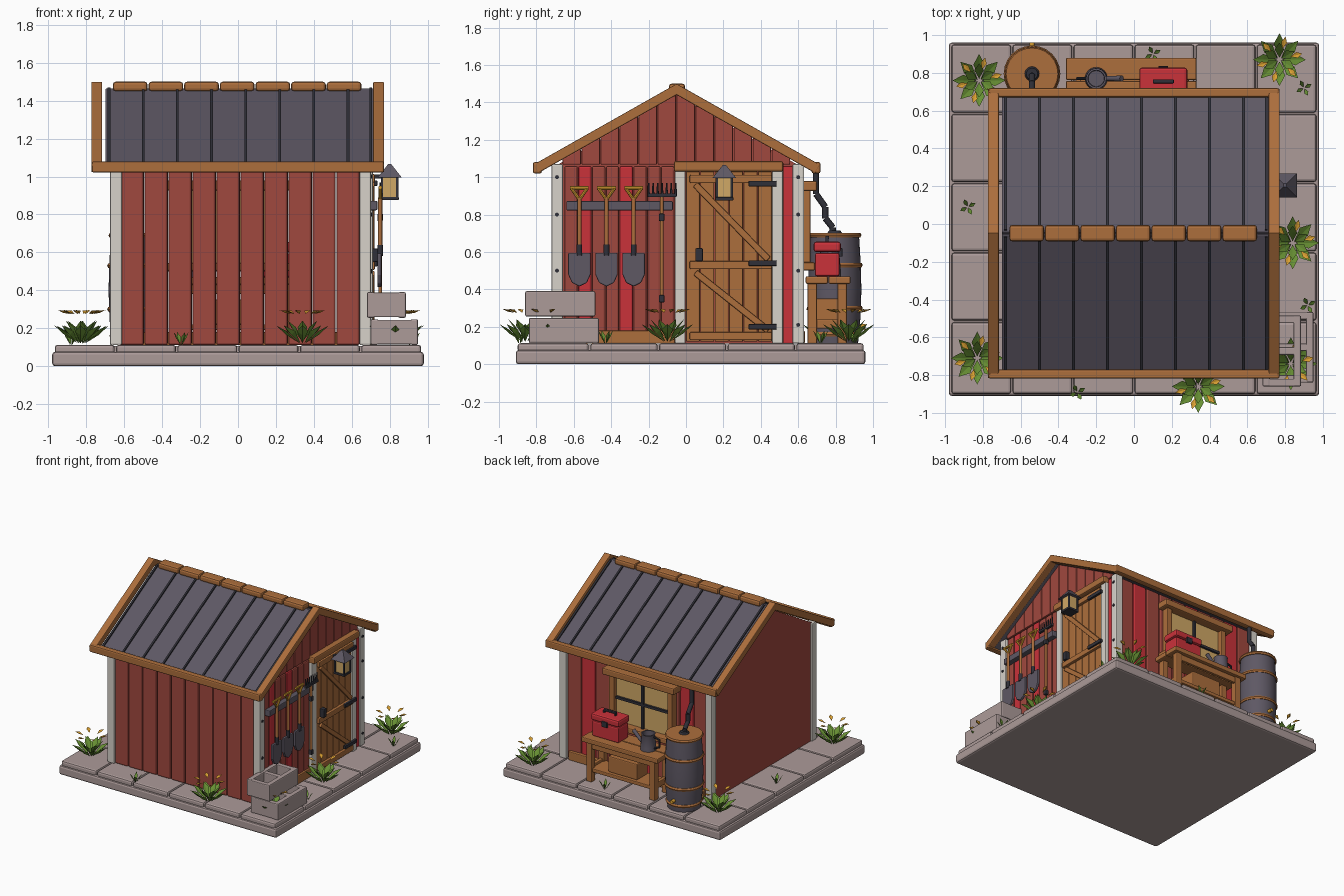
import bpy, bmesh, math
from mathutils import Vector, Matrix

if "Cube" in bpy.data.objects:
    bpy.data.objects.remove(bpy.data.objects["Cube"])

def mat(name, r, g, b):
    m = bpy.data.materials.new(name)
    lin = [((c / 255 + 0.055) / 1.055) ** 2.4 for c in (r, g, b)]
    m.diffuse_color = (*lin, 1)
    m.use_nodes = True
    m.node_tree.nodes["Principled BSDF"].inputs["Base Color"].default_value = m.diffuse_color
    return m

STONE = mat("stone", 172, 155, 153)
ROOF = mat("slate metal", 94, 88, 100)
WOOD = mat("wood", 172, 110, 60)
WALL = mat("barn red", 160, 72, 62)
RED = mat("bright red", 202, 50, 58)
WHITE = mat("white paint", 215, 210, 202)
BLACK = mat("black iron", 48, 48, 56)
GREEN = mat("leaf green", 104, 145, 52)
YELLOW = mat("yellow", 218, 160, 50)
GLOW = mat("lit glass", 208, 168, 102)
X, Y, Z = Vector((1, 0, 0)), Vector((0, 1, 0)), Vector((0, 0, 1))

def finish(name, bm, m, bevel=0, smooth=False):
    bmesh.ops.recalc_face_normals(bm, faces=bm.faces)
    me = bpy.data.meshes.new(name)
    bm.to_mesh(me)
    bm.free()
    me.materials.append(m)
    ob = bpy.data.objects.new(name, me)
    bpy.context.collection.objects.link(ob)
    if bevel:
        b = ob.modifiers.new("bevel", 'BEVEL')
        b.width, b.segments = bevel, 2
    if smooth:
        bpy.context.view_layer.objects.active = ob
        ob.select_set(True)
        bpy.ops.object.shade_smooth_by_angle(angle=math.radians(40))
        ob.select_set(False)
    return ob

def beam(name, m, p0, p1, w, h, wdir=X, bevel=0.006):
    """Bar from p0 to p1, w wide along wdir and h across it."""
    p0, p1 = Vector(p0), Vector(p1)
    d = (p1 - p0).normalized()
    s = (wdir - d * wdir.dot(d)).normalized()
    u = d.cross(s)
    M = Matrix((d * (p1 - p0).length, s * w, u * h)).transposed().to_4x4()
    M.translation = (p0 + p1) / 2
    bm = bmesh.new()
    bmesh.ops.create_cube(bm, size=1, matrix=M)
    return finish(name, bm, m, bevel)

def box(name, m, x0, x1, y0, y1, z0, z1, bevel=0.006):
    yc, zc = (y0 + y1) / 2, (z0 + z1) / 2
    return beam(name, m, (x0, yc, zc), (x1, yc, zc), y1 - y0, z1 - z0, Y, bevel)

def rod(name, m, p0, p1, r, r2=None, n=12):
    p0, p1 = Vector(p0), Vector(p1)
    M = Matrix.Translation((p0 + p1) / 2) @ (p1 - p0).to_track_quat('Z', 'Y').to_matrix().to_4x4()
    bm = bmesh.new()
    bmesh.ops.create_cone(bm, cap_ends=True, segments=n, radius1=r, radius2=r if r2 is None else r2,
                          depth=(p1 - p0).length, matrix=M)
    return finish(name, bm, m, smooth=n > 6)

def prism(name, m, pts, x0, x1, bevel=0):
    """Extrude a (y, z) outline along x."""
    bm = bmesh.new()
    f = bm.faces.new([bm.verts.new((x0, y, z)) for y, z in pts])
    g = bmesh.ops.extrude_face_region(bm, geom=[f])['geom']
    bmesh.ops.translate(bm, vec=(x1 - x0, 0, 0), verts=[v for v in g if isinstance(v, bmesh.types.BMVert)])
    return finish(name, bm, m, bevel)

def lathe(name, m, prof, cx, cy, n=24):
    bm = bmesh.new()
    rings = [[bm.verts.new((cx + r * math.cos(a), cy + r * math.sin(a), z))
              for a in (2 * math.pi * i / n for i in range(n))] for r, z in prof]
    for a, b in zip(rings, rings[1:]):
        for i in range(n):
            bm.faces.new((a[i], a[(i + 1) % n], b[(i + 1) % n], b[i]))
    bm.faces.new(rings[0])
    bm.faces.new(rings[-1])
    return finish(name, bm, m, smooth=True)

def leaves(name, m, c, count, r0, z0, r1, z1, w, phase=0):
    """Ring of folded, pointed leaves around c."""
    bm = bmesh.new()
    for i in range(count):
        a = 2 * math.pi * (i + phase) / count
        d, s = Vector((math.cos(a), math.sin(a), 0)), Vector((-math.sin(a), math.cos(a), 0))
        p, t = Vector(c) + d * r0 + Z * z0, Vector(c) + d * r1 + Z * z1
        mid = p.lerp(t, 0.55)
        v = [bm.verts.new(q) for q in (p, mid + s * w + Z * w * .4, mid - Z * w * .3,
                                       mid - s * w + Z * w * .4, mid + Z * w * .1, t)]
        for k in ((0, 1, 2), (0, 2, 3), (5, 2, 1), (5, 3, 2), (0, 4, 1), (0, 3, 4), (5, 1, 4), (5, 4, 3)):
            bm.faces.new([v[j] for j in k])
    finish(name, bm, m)

# Stone base and paving
box("foundation", STONE, -.98, .98, -.91, .96, 0, .075, .015)
box("floor", STONE, -.66, .66, -.55, .6, .07, .105, 0)
for i in range(6):
    x0 = -.97 + i * .3233
    for y0, y1 in ((-.9, -.52), (.59, .95)):
        box("paver", STONE, x0 + .004, x0 + .319, y0, y1, .065, .112, .014)
for i in range(3):
    y0 = -.515 + i * .367
    for x0 in (-.97, .647):
        box("paver_side", STONE, x0 + .004, x0 + .319, y0 + .004, y0 + .363, .065, .112, .014)

# Walls: planks front and back, flat left side with gable
for i in range(10):
    x0 = -.62 + i * .1265
    box("front_plank", WALL, x0, x0 + .1235, -.705, -.665, .11, 1.06, .012)
    box("back_plank", RED if i in (1, 4, 8) else WALL, x0, x0 + .1235, .57, .61, .11, 1.06, .012)
prism("left_wall", WALL, [(-.68, .11), (.59, .11), (.59, 1.07), (-.05, 1.44), (-.68, 1.07)], -.66, -.63)
for i in range(8):
    y0 = -.65 + i * .0738
    box("right_plank", RED if i in (1, 4) else WALL, .655, .69, y0, y0 + .071, .11, 1.06, .01)
box("right_end_plank", RED, .655, .69, .52, .58, .11, 1.06)
box("right_wall_sill", WOOD, .66, .705, -.64, -.06, .11, .18)
box("back_wall_sill", WOOD, -.6, .62, .6, .635, .11, .18)
for i in range(12):
    a = -.66 + i * .1017
    b = a + .098
    top = lambda y: 1.445 - abs(y + .05) * .57
    pts = [(a, 1.067), (b, 1.067), (b, max(1.07, top(b)))] + ([(-.05, top(-.05))] if a < -.05 < b else [])
    prism("gable_plank", WALL, pts + [(a, max(1.07, top(a)))], .655, .69, .006)
for x0 in (-.675, .64):
    for y0 in (-.72, .57):
        box("corner_post", WHITE, x0, x0 + .062, y0, y0 + .062, .11, 1.07, .008)
for y0 in (-.06, .46):
    box("door_post", WHITE, .66, .712, y0, y0 + .058, .11, 1.04, .008)
for y in (-.69, .6):
    for z in (.21, .5, .8, 1.0):
        rod("post_nail", BLACK, (.7, y, z), (.708, y, z), .011, n=8)

# Roof
for s in (-1, 1):
    at = lambda x, t, dz=0: (x, -.05 + s * .745 * t, 1.455 - .42 * t + dz)
    beam("roof_panel", ROOF, at(.01, 0), at(.01, 1), 1.42, .025)
    for i in range(9):
        x = -.68 + i * .18 if i < 8 else .7
        beam("roof_seam", BLACK, at(x, .02, .012), at(x, 1, .012), .014, .025, X, 0)
    for x in (-.745, .742):
        beam("rake_board", WOOD, (x, -.05 - s * .015, 1.478), (x, -.05 + s * .755, 1.043), .058, .052)
    y = -.05 + s * .745
    box("eave_beam", WOOD, -.77, .77, y - .024, y + .024, 1.02, 1.08, .01)
for i in range(7):
    x0 = -.66 + i * .188
    box("ridge_cap", WOOD, x0, x0 + .183, -.092, -.005, 1.45, 1.5, .015)

# Door
for i in range(6):
    y0 = i * .077
    box("door_plank", WOOD, .67, .7, y0, y0 + .074, .12, 1.03)
box("door_header", WOOD, .66, .735, -.065, .52, 1.03, 1.085, .01)
for z in (.15, .53, .99):
    box("door_rail", WOOD, .69, .722, .02, .46, z - .022, z + .022)
for a, b in ((.96, .56), (.49, .18)):
    beam("door_brace", WOOD, (.71, .05, a), (.71, .44, b), .022, .035, X)
for z in (.2, .54, .965):
    box("hinge", BLACK, .715, .735, .335, .485, z - .014, z + .014, .003)
box("door_latch", BLACK, .7, .74, .05, .09, .55, .62)
# Lantern
box("lantern_arm", BLACK, .7, .8, .195, .215, .99, 1.01, 0)
box("lantern_glass", GLOW, .76, .84, .165, .245, .89, 1.0, 0)
box("lantern_base", BLACK, .752, .848, .157, .253, .875, .893, .003)
for x in (.76, .84):
    for y in (.165, .245):
        box("lantern_edge", BLACK, x - .006, x + .006, y - .006, y + .006, .88, 1.0, 0)
cap = rod("lantern_cap", ROOF, (0, 0, 0), (0, 0, .07), .09, .012, n=4)
cap.matrix_world = Matrix.Translation((.8, .205, .995)) @ Matrix.Rotation(math.pi / 4, 4, 'Z')

# Tool rack, shovels and rake
box("tool_rack", ROOF, .69, .735, -.64, -.07, .822, .872)
for c in (-.57, -.425, -.28):
    rod("shovel_handle", WOOD, (.75, c, .58), (.75, c, .89), .011)
    rod("shovel_collar", BLACK, (.75, c, .58), (.75, c, .64), .015)
    half = [(.06, .595), (.06, .48), (.04, .435), (0, .415)]
    prism("shovel_blade", ROOF, [(c + y, z) for y, z in half] + [(c - y, z) for y, z in half[-2::-1]], .735, .757, .006)
    for s in (-1, 1):
        rod("grip_arm", YELLOW, (.75, c, .88), (.75, c + s * .042, .94), .009, n=8)
    rod("grip_bar", YELLOW, (.75, c - .05, .942), (.75, c + .05, .942), .01, n=8)
rod("rake_handle", WOOD, (.75, -.13, .36), (.75, -.13, .91), .01)
for z in (.35, .785):
    box("rake_ferrule", BLACK, .735, .765, -.145, -.115, z - .02, z + .02)
box("rake_head", BLACK, .74, .762, -.205, -.05, .893, .913, .003)
for i in range(7):
    rod("rake_tine", BLACK, (.75, -.2 + i * .0242, .9), (.75, -.2 + i * .0242, .968), .007, .004, 6)

# Window on the back wall
box("window_glass", GLOW, -.3, .19, .61, .628, .52, .94, 0)
for x in (-.34, .185):
    box("window_jamb", WOOD, x, x + .045, .6, .665, .5, .95)
box("window_header", WOOD, -.38, .27, .6, .7, .925, .98, .01)
box("window_sill", WOOD, -.38, .27, .6, .69, .5, .545, .01)
box("window_mullion", BLACK, -.065, -.045, .61, .645, .54, .93, 0)
box("window_crossbar", BLACK, -.3, .19, .61, .645, .73, .75, 0)

# Workbench with toolbox, crate and watering can
for y0 in (.64, .762):
    box("bench_top", WOOD, -.36, .33, y0, y0 + .118, .43, .47, .008)
for x in (-.32, .25):
    for y in (.65, .81):
        box("bench_leg", WOOD, x, x + .05, y, y + .05, .11, .44)
    box("bench_side_rail", WOOD, x + .01, x + .04, .68, .83, .2, .24)
box("bench_apron", WOOD, -.31, .29, .83, .855, .38, .43)
box("bench_shelf", WOOD, -.31, .29, .67, .85, .19, .22)
box("crate", WOOD, -.14, .12, .69, .83, .22, .35, .008)
box("toolbox_body", RED, .035, .275, .69, .82, .47, .595, .01)
box("toolbox_lid", RED, .028, .282, .682, .828, .6, .655, .014)
box("toolbox_latch", BLACK, .13, .18, .815, .836, .575, .62, .003)
box("toolbox_grip", BLACK, .1, .21, .745, .765, .67, .685, .003)
for x in (.1, .2):
    box("toolbox_grip_post", BLACK, x, x + .012, .747, .763, .65, .675, 0)
lathe("watering_can", ROOF, [(.06, .47), (.058, .5), (.05, .59), (.054, .6), (.044, .6), (.042, .56)], -.2, .77)
rod("can_spout", ROOF, (-.16, .77, .5), (-.065, .77, .59), .012, .016)
for a, b in (((-.25, .58), (-.3, .57)), ((-.3, .57), (-.3, .51)), ((-.3, .51), (-.255, .49))):
    rod("can_handle", BLACK, (a[0], .77, a[1]), (b[0], .77, b[1]), .008, n=8)

# Rain barrel and downpipe
lathe("barrel", ROOF, [(.125, .112), (.138, .25), (.143, .4), (.138, .56), (.13, .69), (.12, .69), (.12, .675)], -.54, .795)
lathe("barrel_lid", BLACK, [(.12, .67), (.12, .685), (.04, .7), (.03, .715)], -.54, .795)
for z, r in ((.16, .132), (.3, .144), (.53, .144), (.69, .137)):
    lathe("barrel_hoop", WOOD, [(r - .016, z - .012), (r, z - .012), (r + .006, z), (r, z + .012), (r - .016, z + .012)], -.54, .795)
rod("barrel_tap", YELLOW, (-.54, .92, .2), (-.54, .96, .2), .014)
pipe = [(.695, 1.03), (.695, .91), (.745, .84), (.745, .78), (.785, .73), (.785, .69)]
for (a, b), (c, d) in zip(pipe, pipe[1:]):
    rod("downpipe", BLACK, (-.54, a, b), (-.54, c, d), .017)

# Hollow building blocks
for x0, x1, y0, z0 in ((.7, .95, -.84, .112), (.68, .885, -.86, .255)):
    y1, z1 = y0 + .375, z0 + .135
    for x in (x0, x1 - .04):
        box("block_side", STONE, x, x + .04, y0, y1, z0, z1, .008)
    for y in (y0, (y0 + y1) / 2 - .02, y1 - .04):
        box("block_web", STONE, x0 + .01, x1 - .01, y, y + .04, z0 + .003, z1 - .003, .006)

# Flowering plants and grass tufts
for x, y in ((-.82, .76), (.77, .87), (.84, -.1), (-.83, -.71), (.34, -.86), (.83, -.74)):
    c = (x, y, .11)
    leaves("plant_outer", GREEN, c, 8, .015, .01, .14, .105, .03)
    leaves("plant_inner", GREEN, c, 6, .01, .03, .09, .13, .025, .5)
    leaves("plant_blooms", YELLOW, c, 6, .06, .165, .125, .185, .016, .25)
for x, y in ((-.88, .09), (.1, .9), (.9, .72), (.92, -.43), (-.3, -.89)):
    leaves("grass_tuft", GREEN, (x, y, .11), 4, .005, 0, .045, .07, .012, .3)
